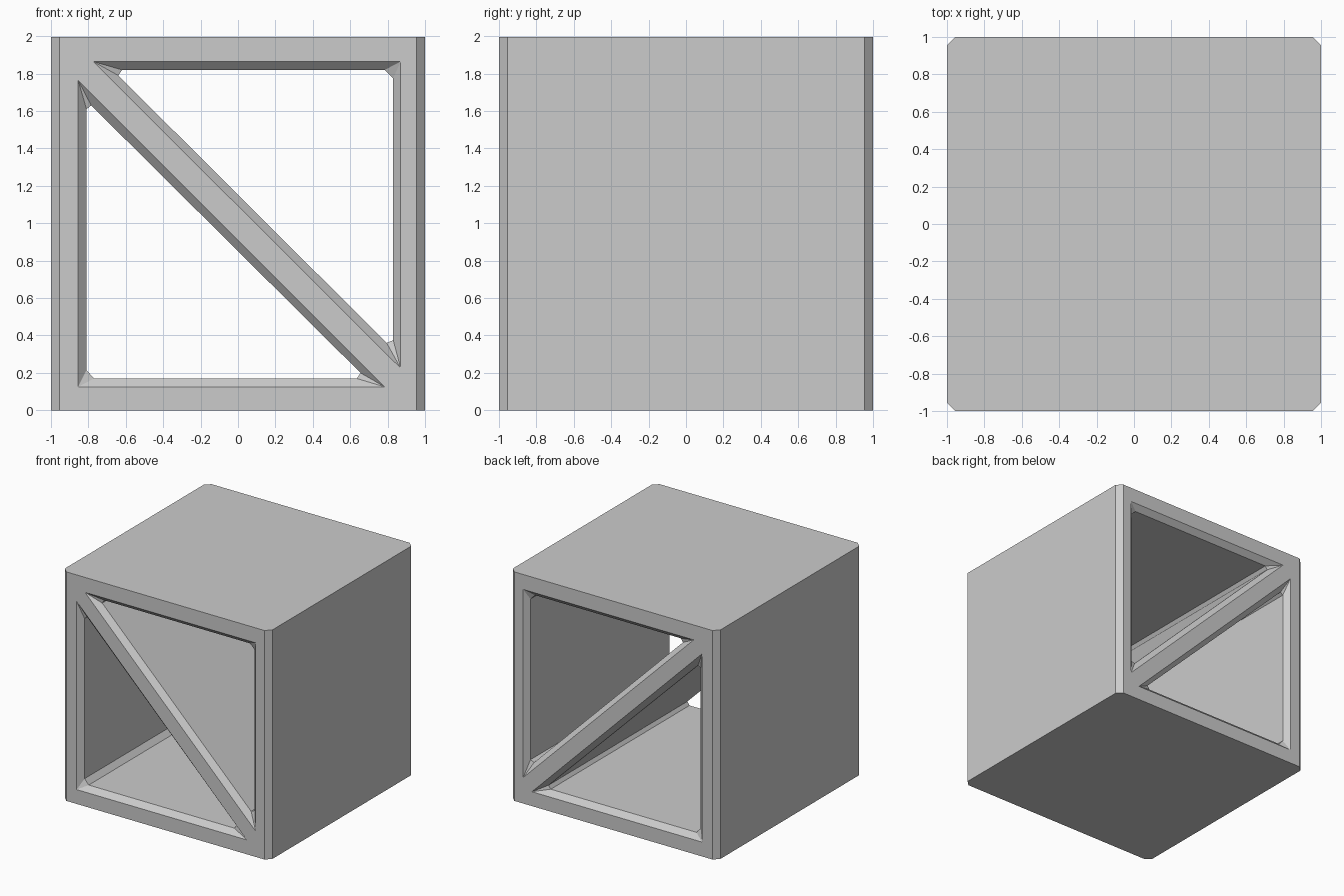
import bpy, bmesh
from mathutils import Vector

if "Cube" in bpy.data.objects:
    bpy.data.objects.remove(bpy.data.objects["Cube"])

H = 1.995      # height
C = 0.045      # chamfer size

bm = bmesh.new()

# Mouth triangle (on the face) and matching six-sided tunnel outline, as (x, z)
openings = [
    ([(-0.855, 0.125), (0.785, 0.125), (-0.855, 1.765)],
     [(-0.81, 0.215), (-0.77, 0.17), (0.635, 0.17), (0.655, 0.20),
      (-0.785, 1.63), (-0.81, 1.61)]),
    ([(0.87, 1.865), (-0.775, 1.865), (0.87, 0.225)],
     [(0.83, 1.775), (0.785, 1.82), (-0.62, 1.82), (-0.64, 1.79),
      (0.795, 0.36), (0.83, 0.375)]),
]


def ring(points, y):
    return [bm.verts.new((x, y, z)) for x, z in points]


def loop_edges(verts):
    return [bm.edges.get((a, b)) or bm.edges.new((a, b))
            for a, b in zip(verts, verts[1:] + verts[:1])]


# Outer shell: chamfered square plan, left open at front and back
plan = [(-1 + C, -1), (1 - C, -1), (1, -1 + C), (1, 1 - C),
        (1 - C, 1), (-1 + C, 1), (-1, 1 - C), (-1, -1 + C)]
low = [bm.verts.new((x, y, 0)) for x, y in plan]
top = [bm.verts.new((x, y, H)) for x, y in plan]
bm.faces.new(low[::-1])
bm.faces.new(top)
for i in range(8):
    if i not in (0, 4):
        j = (i + 1) % 8
        bm.faces.new((low[i], low[j], top[j], top[i]))

# Triangular tunnels with bevelled mouths at both ends
mouths = {-1: [], 1: []}
for tri, hexa in openings:
    inner = {}
    for s in (-1, 1):
        outer = ring(tri, s)
        inner[s] = ring(hexa, s * (1 - C))
        mouths[s].append(outer)
        h = inner[s]
        for k in range(3):
            n = (k + 1) % 3
            # corner facet, then sloped side
            bm.faces.new((outer[k], h[2 * k], h[2 * k + 1]))
            bm.faces.new((outer[k], h[2 * k + 1], h[2 * n], outer[n]))
    for i in range(6):
        j = (i + 1) % 6
        bm.faces.new((inner[-1][i], inner[-1][j], inner[1][j], inner[1][i]))

# Flat front and back frames around the mouths
for s, i in ((-1, 0), (1, 4)):
    edges = loop_edges([low[i], low[i + 1], top[i + 1], top[i]])
    for m in mouths[s]:
        edges += loop_edges(m)
    bmesh.ops.triangle_fill(bm, use_beauty=True, use_dissolve=False,
                            edges=edges, normal=Vector((0, s, 0)))

bmesh.ops.recalc_face_normals(bm, faces=bm.faces[:])
mesh = bpy.data.meshes.new("braced_crate")
bm.to_mesh(mesh)
bm.free()
crate = bpy.data.objects.new("braced_crate", mesh)
bpy.context.collection.objects.link(crate)
